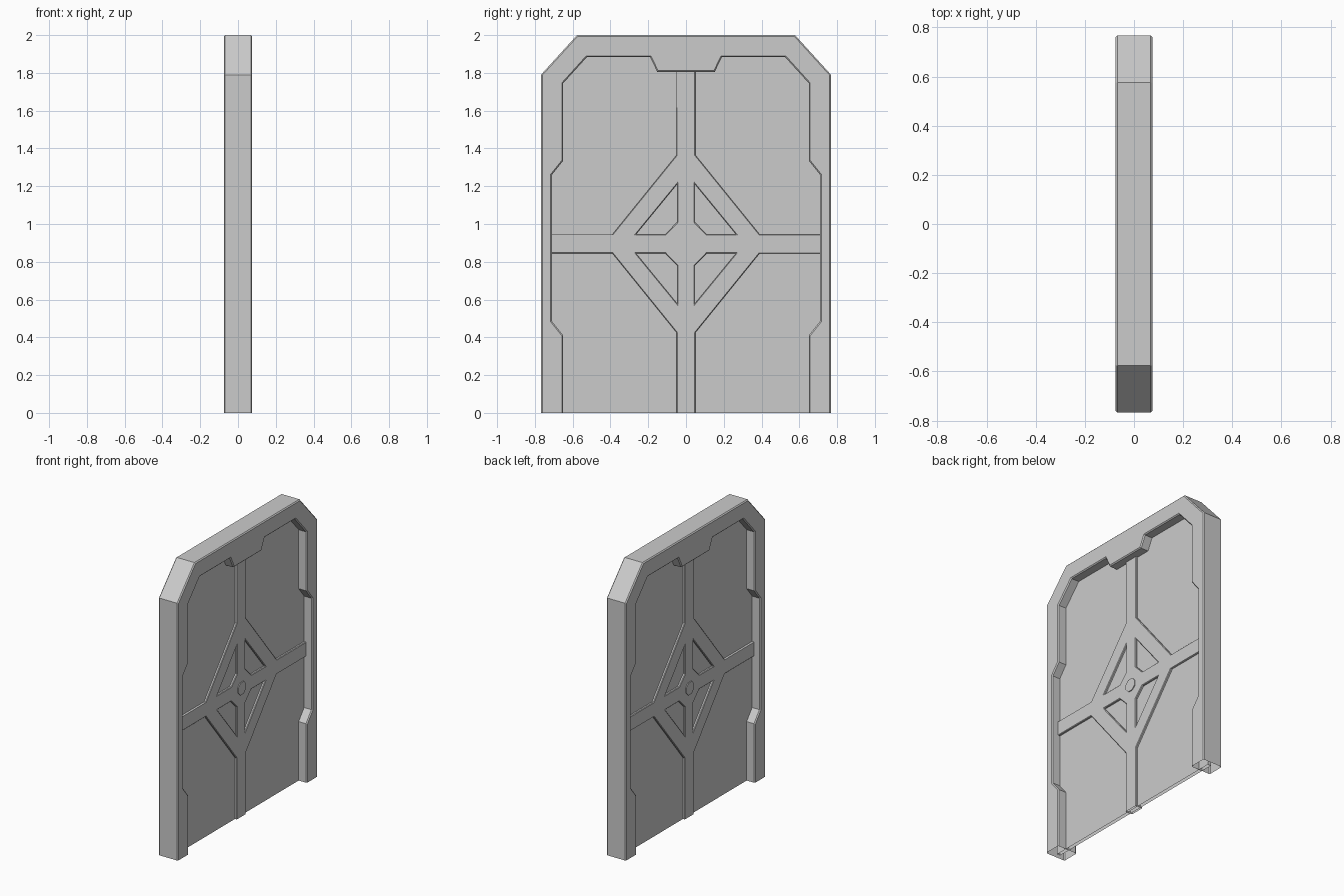
import bpy, bmesh, math
from mathutils import Vector

if "Cube" in bpy.data.objects:
    bpy.data.objects.remove(bpy.data.objects["Cube"], do_unlink=True)

grey = bpy.data.materials.new("light grey metal")
grey.use_nodes = True
colour = (0.6, 0.6, 0.6, 1)
grey.diffuse_color = colour
grey.node_tree.nodes["Principled BSDF"].inputs["Base Color"].default_value = colour

MID = 0.895  # height of the brace centre


def mirrored(half):
    """Close a half outline by mirroring it across y = 0."""
    return half + [(-y, z) for y, z in reversed(half)]


def slab(name, loops, half_depth, bevel=0):
    """Fill (y, z) loops, later ones being holes, and give them depth along x."""
    bm = bmesh.new()
    edges = []
    for loop in loops:
        vs = [bm.verts.new((-half_depth, y, z)) for y, z in loop]
        edges += [bm.edges.new((a, b)) for a, b in zip(vs, vs[1:] + vs[:1])]
    if len(loops) == 1:
        bm.faces.new(vs)
    else:
        bmesh.ops.triangle_fill(bm, edges=edges, use_beauty=True, normal=(1, 0, 0))
    ext = bmesh.ops.extrude_face_region(bm, geom=bm.faces[:], use_keep_orig=True)
    moved = [g for g in ext["geom"] if isinstance(g, bmesh.types.BMVert)]
    bmesh.ops.translate(bm, verts=moved, vec=Vector((2 * half_depth, 0, 0)))
    bmesh.ops.recalc_face_normals(bm, faces=bm.faces[:])
    # The underside is open
    floor = [f for f in bm.faces if all(v.co.z < 0.001 for v in f.verts)]
    bmesh.ops.delete(bm, geom=floor, context="FACES")
    mesh = bpy.data.meshes.new(name)
    bm.to_mesh(mesh)
    bm.free()
    mesh.materials.append(grey)
    obj = bpy.data.objects.new(name, mesh)
    bpy.context.collection.objects.link(obj)
    if bevel:
        mod = obj.modifiers.new("Edge bevel", "BEVEL")
        mod.width = bevel
        mod.segments = 1
        mod.limit_method = "ANGLE"
        mod.angle_limit = math.radians(75)
    return obj


# Thick outer frame with stepped inner edge
outer = mirrored([(0.768, 0), (0.768, 1.79), (0.577, 2)])
inner = mirrored([(0.65, 0), (0.65, 0.41), (0.71, 0.485), (0.71, 1.26),
                  (0.65, 1.335), (0.65, 1.745), (0.525, 1.883),
                  (0.19, 1.883), (0.152, 1.805)])
slab("door_frame", [outer + inner[::-1]], 0.075, 0.007)

# Thin recessed panel
slab("door_panel", [mirrored([(0.735, 0), (0.735, 1.75), (0.56, 1.94)])], 0.012)

# Raised cross brace with a diamond centre and four cut-outs
arm = 0.05
brace = mirrored([(arm, 0), (arm, 0.425), (0.39, MID - arm), (0.73, MID - arm),
                  (0.73, MID + arm), (0.39, MID + arm), (arm, 1.365), (arm, 1.84)])
cutout = [(0.046, 0.317), (0.046, 0.115), (0.11, 0.05), (0.265, 0.05)]
holes = [[(sy * y, MID + sz * z) for y, z in cutout]
         for sy in (1, -1) for sz in (1, -1)]
slab("cross_brace", [brace] + holes, 0.026, 0.004)

# Octagonal boss at the centre
boss = []
for i in range(8):
    a = math.radians(45 * i + 22.5)
    boss.append((0.046 * math.cos(a), MID + 0.046 * math.sin(a)))
slab("centre_boss", [boss], 0.032)
